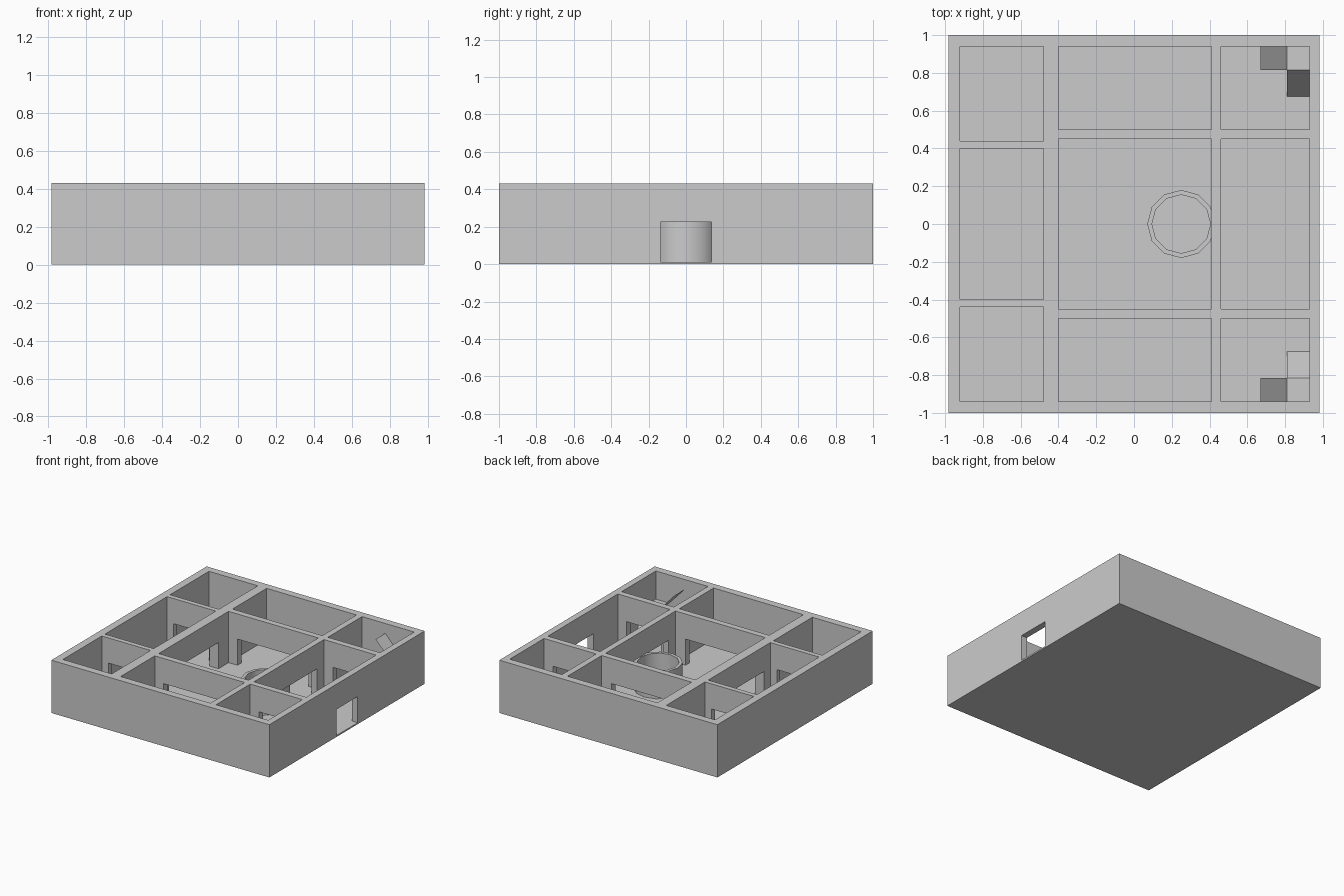
import bpy, bmesh, math
from mathutils import Matrix, Vector

if "Cube" in bpy.data.objects:
    bpy.data.objects.remove(bpy.data.objects["Cube"])

TOP, FLOOR, DOOR = 0.43, 0.012, 0.225


def finish(name, bm, helper=False):
    me = bpy.data.meshes.new(name)
    bm.to_mesh(me)
    bm.free()
    ob = bpy.data.objects.new(name, me)
    bpy.context.collection.objects.link(ob)
    if helper:
        ob.hide_render = True
        ob.hide_viewport = True
        ob.display_type = 'WIRE'
    return ob


def boxes(name, ranges, helper=False):
    """One mesh holding boxes given as x0, x1, y0, y1, z0, z1."""
    bm = bmesh.new()
    for x0, x1, y0, y1, z0, z1 in ranges:
        mat = Matrix.Translation(((x0 + x1) / 2, (y0 + y1) / 2, (z0 + z1) / 2)) @ \
            Matrix.Diagonal((x1 - x0, y1 - y0, z1 - z0, 1))
        bmesh.ops.create_cube(bm, size=1, matrix=mat)
    return finish(name, bm, helper)


# Rooms: each column has a centre room and two mirrored end rooms
rooms, doors = [], []
columns = [(-0.92, -0.48, 0.40, 0.44), (-0.40, 0.41, 0.45, 0.50), (0.46, 0.93, 0.45, 0.50)]
door_x = [(-0.86, -0.54), (-0.32, 0.32), (0.54, 0.85)]
e = 0.01
for (x0, x1, inner, outer), (d0, d1) in zip(columns, door_x):
    rooms.append((x0, x1, -inner, inner, FLOOR, 0.6))
    for a, b in ((outer, 0.94), (-0.94, -outer)):
        rooms.append((x0, x1, a, b, FLOOR, 0.6))
    for a, b in ((inner - e, outer + e), (-outer - e, -inner + e)):
        doors.append((d0, d1, a, b, FLOOR, DOOR))

# Doorways between columns and the outside entrance
doors.append((-0.48 - e, -0.40 + e, -0.32, 0.32, FLOOR, DOOR))
doors.append((0.41 - e, 0.46 + e, -0.36, 0.36, FLOOR, DOOR))
doors.append((0.93 - e, 1.05, -0.137, 0.137, FLOOR, DOOR))

# Building shell
shell = boxes("building_walls", [(-0.983, 0.983, -1, 1, 0, TOP)])
for name, cut in (("room_cutter", rooms), ("door_cutter", doors)):
    mod = shell.modifiers.new(name, 'BOOLEAN')
    mod.operation = 'DIFFERENCE'
    mod.solver = 'EXACT'
    mod.object = boxes(name, cut, True)

# Round basin: a 12-sided open ring wall
bm = bmesh.new()
profile = [(0.18, FLOOR), (0.18, 0.23), (0.155, 0.23), (0.155, FLOOR)]
rings = []
for r, z in profile:
    rings.append([bm.verts.new((0.25 + r * math.cos(i * math.tau / 12),
                                r * math.sin(i * math.tau / 12), z)) for i in range(12)])
for k in range(4):
    a, b = rings[k], rings[(k + 1) % 4]
    for i in range(12):
        j = (i + 1) % 12
        bm.faces.new((a[i], a[j], b[j], b[i]))
bmesh.ops.recalc_face_normals(bm, faces=bm.faces)
basin = finish("basin", bm)
bpy.context.view_layer.objects.active = basin
basin.select_set(True)
bpy.ops.object.shade_smooth_by_angle(angle=math.radians(40))

# Corner stair ramps: lower flight, landing, upper flight, mirrored in y
for side, label in ((1, "back"), (-1, "front")):
    bm = bmesh.new()
    flights = [
        [(0.81, 0.675, FLOOR), (0.93, 0.675, FLOOR), (0.93, 0.815, 0.2), (0.81, 0.815, 0.2)],
        [(0.81, 0.815, 0.2), (0.93, 0.815, 0.2), (0.93, 0.94, 0.2), (0.81, 0.94, 0.2)],
        [(0.67, 0.815, 0.35), (0.81, 0.815, 0.2), (0.81, 0.94, 0.2), (0.67, 0.94, 0.35)],
    ]
    for quad in flights:
        f = bm.faces.new([bm.verts.new((x, y * side, z)) for x, y, z in quad])
        f.normal_update()
        if f.normal.z < 0:
            f.normal_flip()
    bmesh.ops.remove_doubles(bm, verts=bm.verts, dist=0.0001)
    finish(label + "_stair_ramp", bm)
